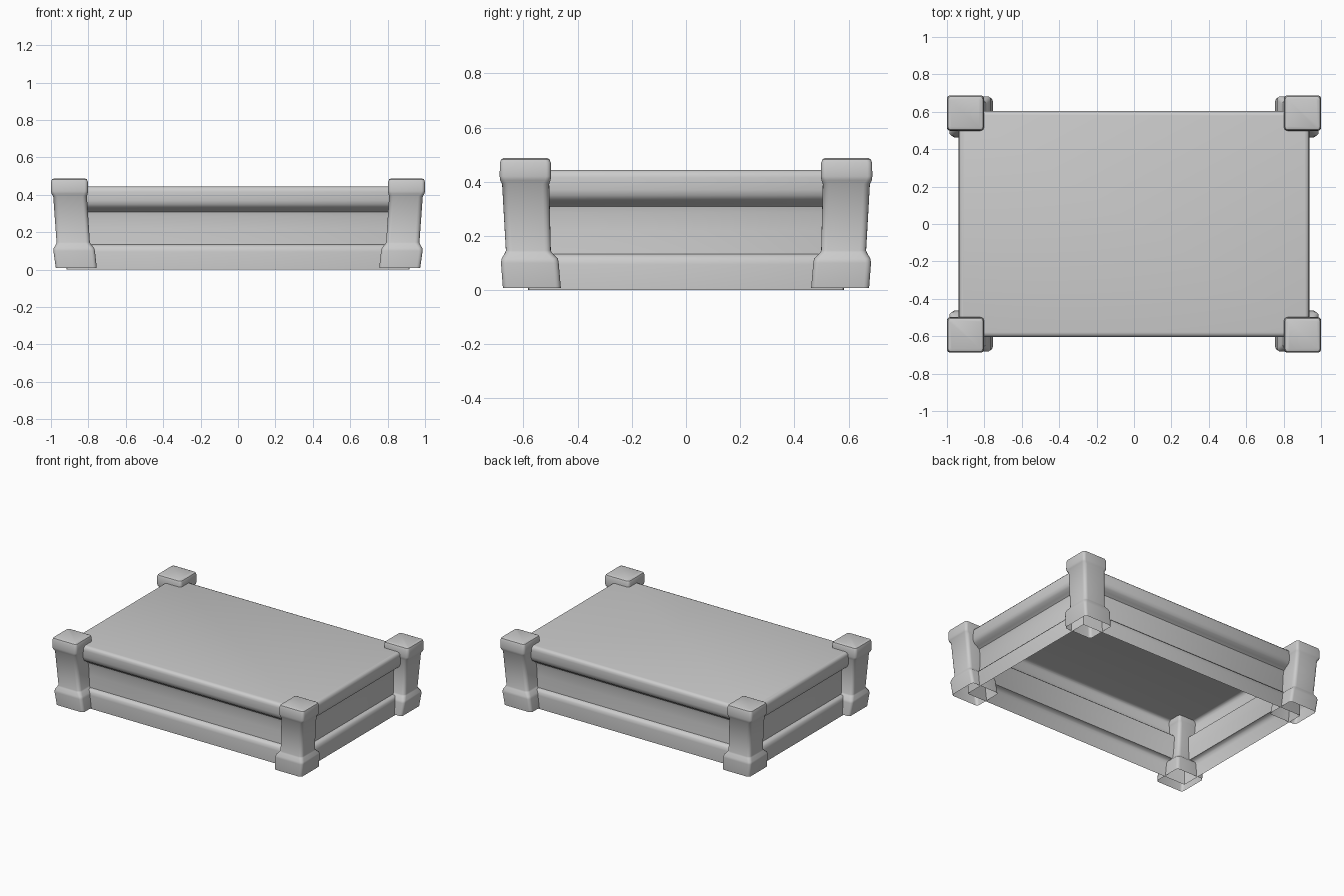
import bpy, bmesh, math

if "Cube" in bpy.data.objects:
    bpy.data.objects.remove(bpy.data.objects["Cube"])


def loft(name, rings, cap_top=True):
    """Skin equal-length point rings listed from top to bottom; bottom stays open."""
    bm = bmesh.new()
    loops = [[bm.verts.new(p) for p in ring] for ring in rings]
    for a, b in zip(loops, loops[1:]):
        n = len(a)
        for i in range(n):
            j = (i + 1) % n
            bm.faces.new((a[i], b[i], b[j], a[j]))
    if cap_top:
        bm.faces.new(loops[0])
    bmesh.ops.recalc_face_normals(bm, faces=bm.faces)
    top = max(bm.faces, key=lambda f: f.calc_center_median().z)
    if top.normal.z < 0:
        bmesh.ops.reverse_faces(bm, faces=bm.faces)
    mesh = bpy.data.meshes.new(name)
    bm.to_mesh(mesh)
    bm.free()
    obj = bpy.data.objects.new(name, mesh)
    bpy.context.collection.objects.link(obj)
    bpy.ops.object.select_all(action='DESELECT')
    obj.select_set(True)
    bpy.context.view_layer.objects.active = obj
    bpy.ops.object.shade_smooth_by_angle(angle=math.radians(40))
    return obj


def rounded_rect(x0, x1, y0, y1, z, r, steps=4):
    pts = []
    corners = [(x1 - r, y1 - r), (x0 + r, y1 - r), (x0 + r, y0 + r), (x1 - r, y0 + r)]
    for k, (cx, cy) in enumerate(corners):
        for s in range(steps + 1):
            a = math.pi / 2 * (k + s / steps)
            pts.append((cx + r * math.cos(a), cy + r * math.sin(a), z))
    return pts


# Body: lid with rounded edge, recessed wall and bottom band (inset, z)
profile = [(0.022, 0.444), (0.010, 0.440), (0.002, 0.430), (0.0, 0.415),
           (0.0, 0.370), (0.004, 0.350), (0.014, 0.335), (0.035, 0.322),
           (0.052, 0.308), (0.056, 0.285), (0.056, 0.220), (0.052, 0.134),
           (0.032, 0.130), (0.022, 0.117), (0.019, 0.095), (0.021, 0.0)]
HX, HY = 0.937, 0.604
loft("table_body", [rounded_rect(-HX + d, HX - d, -HY + d, HY - d, z, 0.01, 2)
                    for d, z in profile])

# Corner post: x inner/outer, y inner/outer, height, corner radius
post = [(0.820, 0.982, 0.515, 0.670, 0.488, 0.012),
        (0.808, 0.994, 0.504, 0.682, 0.483, 0.016),
        (0.803, 0.999, 0.499, 0.687, 0.470, 0.018),
        (0.802, 1.000, 0.498, 0.688, 0.420, 0.018),
        (0.804, 0.997, 0.500, 0.686, 0.405, 0.020),
        (0.808, 0.988, 0.505, 0.679, 0.392, 0.024),
        (0.792, 0.970, 0.499, 0.665, 0.146, 0.024),
        (0.788, 0.972, 0.495, 0.668, 0.138, 0.024),
        (0.769, 0.985, 0.473, 0.681, 0.116, 0.022),
        (0.765, 0.987, 0.470, 0.683, 0.100, 0.020),
        (0.755, 0.974, 0.462, 0.676, 0.008, 0.020)]

for sx, side in ((-1, "left"), (1, "right")):
    for sy, end in ((-1, "front"), (1, "back")):
        rings = [[(sx * x, sy * y, z) for x, y, z in rounded_rect(a, b, c, d, h, r)]
                 for a, b, c, d, h, r in post]
        loft(f"{end}_{side}_post", rings)
